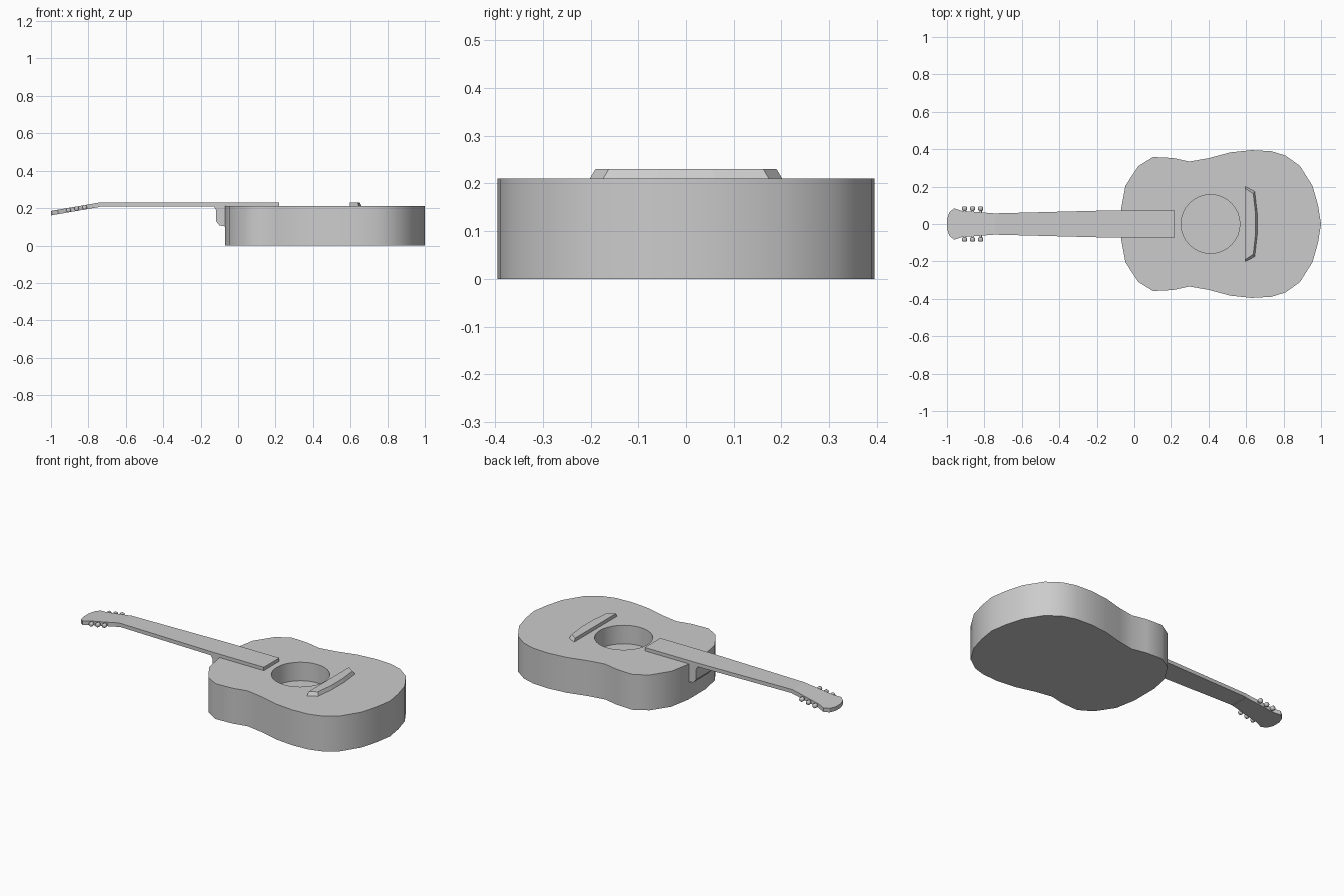
import bpy, bmesh, math
from mathutils import Matrix, Vector

if "Cube" in bpy.data.objects:
    bpy.data.objects.remove(bpy.data.objects["Cube"])

grey = bpy.data.materials.new("plain_grey")
grey.diffuse_color = (0.6, 0.6, 0.6, 1)
grey.use_nodes = True
grey.node_tree.nodes["Principled BSDF"].inputs["Base Color"].default_value = grey.diffuse_color


def finish(bm, name, smooth=None):
    bmesh.ops.recalc_face_normals(bm, faces=bm.faces)
    me = bpy.data.meshes.new(name)
    bm.to_mesh(me)
    bm.free()
    me.materials.append(grey)
    ob = bpy.data.objects.new(name, me)
    bpy.context.collection.objects.link(ob)
    if smooth:
        bpy.ops.object.select_all(action='DESELECT')
        ob.select_set(True)
        bpy.context.view_layer.objects.active = ob
        bpy.ops.object.shade_smooth_by_angle(angle=math.radians(smooth))
    return ob


def loft(name, lower, upper, smooth=None):
    """Solid between two matching rings of 3D points."""
    bm = bmesh.new()
    a = [bm.verts.new(p) for p in lower]
    b = [bm.verts.new(p) for p in upper]
    bm.faces.new(a)
    bm.faces.new(b)
    n = len(a)
    for i in range(n):
        j = (i + 1) % n
        bm.faces.new((a[i], a[j], b[j], b[i]))
    return finish(bm, name, smooth)


def mirrored(half):
    """Close a half outline (y >= 0) across the y = 0 line."""
    return half + [(x, -y) for x, y in reversed(half) if y > 0]


def flat(ring, z):
    return [(x, y, z) for x, y in ring]


# Body: waisted outline
outline = mirrored([(-.07, .08), (-.047, .205), (.022, .31), (.10, .358), (.21, .353),
                    (.297, .334), (.40, .352), (.516, .383), (.63, .395), (.735, .389),
                    (.81, .366), (.888, .31), (.955, .203), (.984, .10), (1, 0)])
body = loft("body", flat(outline, 0), flat(outline, .21))

# Sound hole sunk into the top
circle = [(.41 + .157 * math.cos(t * math.tau / 32), .157 * math.sin(t * math.tau / 32))
          for t in range(32)]
cutter = loft("hole_cutter", flat(circle, .10), flat(circle, .3))
cutter.hide_render = True
cut = body.modifiers.new("sound_hole", 'BOOLEAN')
cut.operation, cut.solver, cut.object = 'DIFFERENCE', 'EXACT', cutter
bpy.ops.object.select_all(action='DESELECT')
bpy.context.view_layer.objects.active = body
body.select_set(True)
bpy.ops.object.modifier_apply(modifier=cut.name)
bpy.data.objects.remove(cutter)
bpy.ops.object.shade_smooth_by_angle(angle=math.radians(35))

# Neck with fretboard
neck = mirrored([(.22, .073), (-.12, .073), (-.74, .057)])
loft("neck", flat(neck, .208), flat(neck, .23))


# Headstock, tilted backwards
def head_z(x):
    return .23 + (x + .74) * .173


head = mirrored([(-.74, .057), (-.77, .058), (-.805, .062), (-.92, .07), (-.962, .084),
                 (-.988, .062), (-1, .025)])
loft("headstock", [(x, y, head_z(x) - .024) for x, y in head],
     [(x, y, head_z(x)) for x, y in head])

# Heel joining neck and body
heel = [(-.06, .21), (-.13, .21), (-.118, .19), (-.118, .13), (-.10, .108), (-.06, .10)]
loft("heel", [(x, -.073, z) for x, z in heel], [(x, .073, z) for x, z in heel])

# Bridge with sloping ends
base = mirrored([(.595, .203), (.647, .175), (.66, .06)])
top = mirrored([(.595, .19), (.638, .162), (.65, .055)])
loft("bridge", flat(base, .208), flat(top, .23))

# Tuning pegs: shaft and rounded knob on each side
for side in (-1, 1):
    for i, x in enumerate((-.906, -.863, -.82)):
        bm = bmesh.new()
        for r, y0, y1 in ((.006, .05, .075), (.013, .071, .094)):
            made = bmesh.ops.create_cone(
                bm, cap_ends=True, segments=8, radius1=r, radius2=r, depth=y1 - y0,
                matrix=Matrix.Translation(Vector((x, side * (y0 + y1) / 2, head_z(x) - .012)))
                @ Matrix.Rotation(math.pi / 2, 4, 'X'))
        rim = {e for v in made["verts"] for e in v.link_edges
               if abs(e.verts[0].co.y - e.verts[1].co.y) < 1e-5}
        bmesh.ops.bevel(bm, geom=list(rim), offset=.004, segments=1, affect='EDGES')
        finish(bm, f"tuning_peg_{'right' if side < 0 else 'left'}_{i + 1}", 50)
